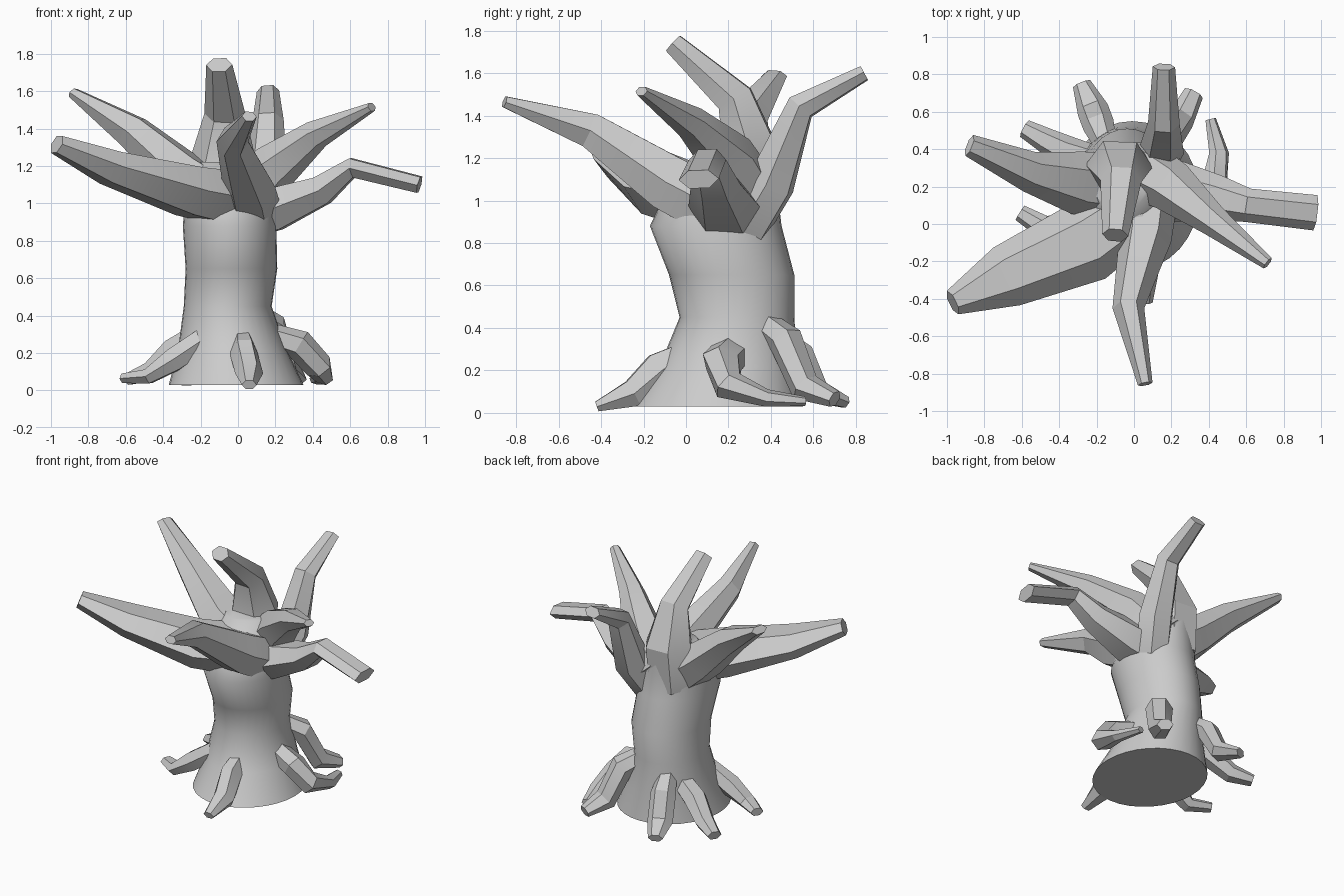
import bpy, bmesh, math
from mathutils import Vector


def finish(bm, name, smooth):
    bmesh.ops.recalc_face_normals(bm, faces=bm.faces)
    me = bpy.data.meshes.new(name)
    bm.to_mesh(me)
    bm.free()
    ob = bpy.data.objects.new(name, me)
    bpy.context.collection.objects.link(ob)
    bpy.ops.object.select_all(action='DESELECT')
    bpy.context.view_layer.objects.active = ob
    ob.select_set(True)
    bpy.ops.object.shade_smooth_by_angle(angle=math.radians(smooth))
    return ob


def skin(bm, rings):
    n = len(rings[0])
    for a, b in zip(rings, rings[1:]):
        for i in range(n):
            j = (i + 1) % n
            bm.faces.new((a[i], a[j], b[j], b[i]))
    bm.faces.new(rings[0])
    bm.faces.new(rings[-1])


def limb(name, pts, sides=6):
    """Tapered faceted limb; each point is x, y, z, half width, half height."""
    bm = bmesh.new()
    P = [Vector(p[:3]) for p in pts]
    rings, side = [], None
    for k, p in enumerate(P):
        d0 = (P[k] - P[k - 1]).normalized() if k else Vector()
        d1 = (P[k + 1] - p).normalized() if k < len(P) - 1 else Vector()
        t = (d0 + d1).normalized()
        if side is None:
            out = P[-1] - P[0]
            side = Vector((-out.y, out.x, 0))
        side = (side - t * side.dot(t)).normalized()
        up = t.cross(side)
        w, h = pts[k][3:]
        ring = []
        for i in range(sides):
            a = math.tau * i / sides
            ring.append(bm.verts.new(p + side * w * math.cos(a) + up * h * math.sin(a)))
        rings.append(ring)
    skin(bm, rings)
    return finish(bm, name, 25)


# Trunk: leaning, waisted stack of ellipses (x, y, z, rx, ry)
bm = bmesh.new()
rings = []
for x, y, z, rx, ry in [(-0.01, 0.15, 0.03, 0.36, 0.40), (-0.03, 0.20, 0.22, 0.29, 0.325),
                        (-0.055, 0.24, 0.45, 0.235, 0.27), (-0.035, 0.215, 0.65, 0.245, 0.295),
                        (-0.045, 0.14, 0.88, 0.25, 0.31), (-0.05, 0.17, 1.05, 0.23, 0.26),
                        (-0.07, 0.25, 1.22, 0.16, 0.18)]:
    rings.append([bm.verts.new((x + rx * math.cos(math.tau * i / 32),
                                y + ry * math.sin(math.tau * i / 32), z)) for i in range(32)])
skin(bm, rings)
finish(bm, "trunk", 55)

# Branches, from the trunk to the tip
branches = {
    "top_branch": [(-0.09, 0.27, 0.95, .18, .17), (-0.08, 0.31, 1.22, .18, .15),
                   (-0.07, 0.23, 1.48, .11, .10), (-0.10, -0.06, 1.74, .07, .055)],
    "back_branch": [(0.08, 0.28, 0.88, .12, .12), (0.15, 0.40, 1.08, .12, .12),
                    (0.16, 0.54, 1.44, .085, .075), (0.16, 0.84, 1.60, .06, .04)],
    "right_front_branch": [(0.02, 0.30, 1.00, .17, .17), (0.20, 0.20, 1.20, .14, .13),
                           (0.42, 0.02, 1.37, .085, .08), (0.715, -0.21, 1.515, .035, .025)],
    "right_branch": [(0.0, 0.20, 0.93, .19, .15), (0.20, 0.18, 0.97, .17, .13),
                     (0.45, 0.14, 1.07, .12, .09), (0.61, 0.10, 1.19, .09, .06),
                     (0.97, 0.06, 1.10, .095, .05)],
    "front_branch": [(0.08, 0.17, 0.95, .16, .16), (0.06, -0.08, 1.08, .14, .15),
                     (-0.03, -0.45, 1.33, .085, .095), (0.06, -0.855, 1.465, .04, .03)],
    "left_front_branch": [(0.0, 0.08, 1.02, .19, .17), (-0.26, -0.10, 1.065, .22, .15),
                          (-0.68, -0.28, 1.19, .17, .10), (-0.97, -0.42, 1.315, .07, .055)],
    "left_back_branch": [(-0.07, 0.20, 0.98, .18, .17), (-0.30, 0.22, 1.15, .17, .14),
                         (-0.56, 0.28, 1.38, .11, .10), (-0.88, 0.42, 1.59, .06, .03)],
}
for name, pts in branches.items():
    limb(name, pts)

# Roots, from the trunk down to the ground
roots = {
    "front_root": [(0.02, 0.02, 0.29, .05, .06), (0.03, -0.12, 0.20, .075, .10),
                   (0.06, -0.25, 0.09, .075, .075), (0.06, -0.42, 0.03, .04, .027)],
    "left_root": [(-0.17, 0.03, 0.28, .06, .07), (-0.35, -0.01, 0.16, .08, .07),
                  (-0.48, -0.02, 0.075, .065, .045), (-0.61, 0.06, 0.065, .045, .03)],
    "right_root": [(0.15, 0.22, 0.29, .09, .07), (0.33, 0.17, 0.24, .10, .08),
                   (0.43, 0.20, 0.13, .08, .075), (0.455, 0.38, 0.07, .055, .04),
                   (0.41, 0.56, 0.055, .03, .022)],
    "right_back_root": [(0.06, 0.36, 0.42, .07, .07), (0.18, 0.47, 0.34, .09, .08),
                        (0.25, 0.56, 0.12, .075, .075), (0.32, 0.70, 0.065, .055, .04)],
    "back_root": [(-0.15, 0.42, 0.36, .06, .06), (-0.19, 0.53, 0.27, .085, .075),
                  (-0.22, 0.61, 0.10, .085, .065), (-0.28, 0.75, 0.05, .05, .03)],
    "left_back_root": [(-0.18, 0.34, 0.31, .07, .07), (-0.34, 0.38, 0.21, .085, .075),
                       (-0.46, 0.44, 0.10, .07, .06), (-0.585, 0.51, 0.06, .05, .035)],
}
for name, pts in roots.items():
    limb(name, pts)
